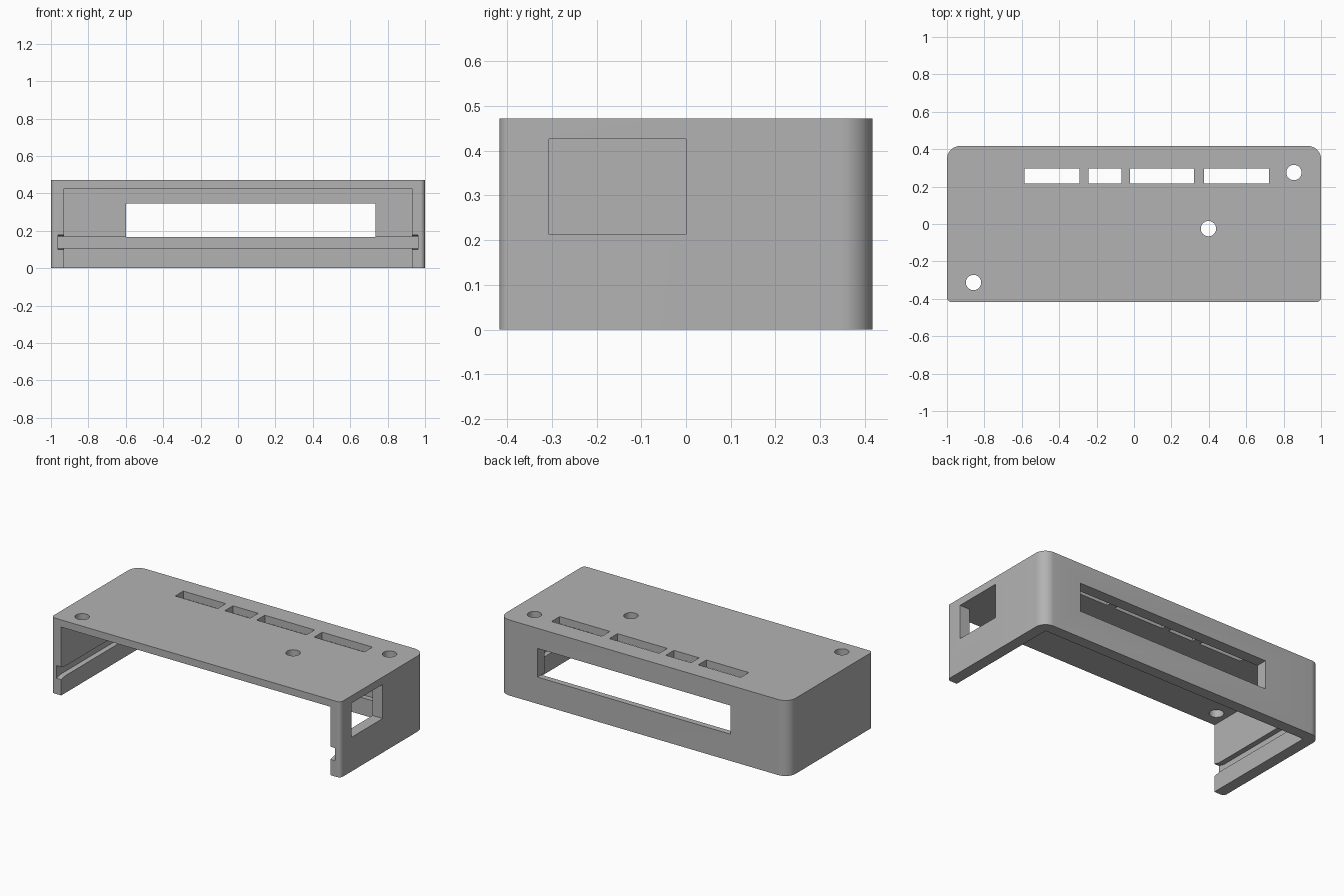
import bpy
import bmesh
from math import cos, sin, pi, radians

if "Cube" in bpy.data.objects:
    bpy.data.objects.remove(bpy.data.objects["Cube"], do_unlink=True)

HX, HY, HEIGHT = 1.0, 0.417, 0.472
INNER_X, CEILING, INNER_BACK = 0.93, 0.427, 0.347
GROOVE = 0.033

grey = bpy.data.materials.new("plain grey")
grey.use_nodes = True
colour = (0.45, 0.45, 0.45, 1)
grey.diffuse_color = colour
grey.node_tree.nodes["Principled BSDF"].inputs["Base Color"].default_value = colour


def prism(name, outline, axis, low, high):
    """Extrude a 2D outline along x ('X') or z ('Z')."""
    bm = bmesh.new()
    place = (lambda a, b: (low, a, b)) if axis == "X" else (lambda a, b: (a, b, low))
    face = bm.faces.new([bm.verts.new(place(a, b)) for a, b in outline])
    moved = bmesh.ops.extrude_face_region(bm, geom=[face])["geom"]
    d = high - low
    bmesh.ops.translate(bm, vec=(d, 0, 0) if axis == "X" else (0, 0, d),
                        verts=[v for v in moved if isinstance(v, bmesh.types.BMVert)])
    bmesh.ops.recalc_face_normals(bm, faces=bm.faces)
    mesh = bpy.data.meshes.new(name)
    bm.to_mesh(mesh)
    bm.free()
    obj = bpy.data.objects.new(name, mesh)
    bpy.context.collection.objects.link(obj)
    return obj


def block(name, x0, x1, y0, y1, z0, z1):
    return prism(name, [(x0, y0), (x1, y0), (x1, y1), (x0, y1)], "Z", z0, z1)


def arc(cx, cy, r, start, sweep, n):
    return [(cx + r * cos(start + sweep * i / n), cy + r * sin(start + sweep * i / n))
            for i in range(n + 1)]


# Outer body: generous round corners at the back, slight ones at the front
outline = []
for sx, sy, r, quarter in ((1, 1, 0.07, 0), (-1, 1, 0.07, 1), (-1, -1, 0.025, 2), (1, -1, 0.025, 3)):
    outline += arc(sx * (HX - r), sy * (HY - r), r, quarter * pi / 2, pi / 2, 10)
shell = prism("enclosure_shell", outline, "Z", 0, HEIGHT)
shell.data.materials.append(grey)

# Cavity, open at the front and underneath
cutters = [block("cavity_cutter", -INNER_X, INNER_X, -0.6, INNER_BACK, -0.1, CEILING)]

# Sliding-panel groove round the inside, with a flared entry at the front
cutters.append(prism("groove_cutter", [
    (-0.5, 0.099), (-HY, 0.099), (-0.375, 0.108), (INNER_BACK + GROOVE, 0.108),
    (INNER_BACK + GROOVE, 0.168), (-0.375, 0.168), (-HY, 0.178), (-0.5, 0.178)],
    "X", -INNER_X - GROOVE, INNER_X + GROOVE))

# Back window and right side window
cutters.append(block("back_window_cutter", -0.6, 0.735, 0.3, 0.6, 0.167, 0.346))
cutters.append(block("side_window_cutter", 0.85, 1.1, -0.306, 0, 0.213, 0.426))

# Row of slots in the top
for x0, x1 in ((-0.585, -0.292), (-0.242, -0.068), (-0.022, 0.322), (0.375, 0.722)):
    cutters.append(block("slot_cutter", x0, x1, 0.216, 0.296, 0.35, 0.6))

# Round screw holes in the top
for x, y in ((0.855, 0.275), (0.398, -0.025), (-0.858, -0.313)):
    cutters.append(prism("screw_hole_cutter", arc(x, y, 0.041, 0, 2 * pi * 31 / 32, 31), "Z", 0.35, 0.6))

bpy.ops.object.select_all(action="DESELECT")
shell.select_set(True)
bpy.context.view_layer.objects.active = shell
for cutter in cutters:
    cutter.hide_render = True
    mod = shell.modifiers.new("cut", "BOOLEAN")
    mod.operation = "DIFFERENCE"
    mod.solver = "EXACT"
    mod.object = cutter
    bpy.ops.object.modifier_apply(modifier=mod.name)
    bpy.data.objects.remove(cutter, do_unlink=True)

bpy.ops.object.shade_smooth_by_angle(angle=radians(30))
